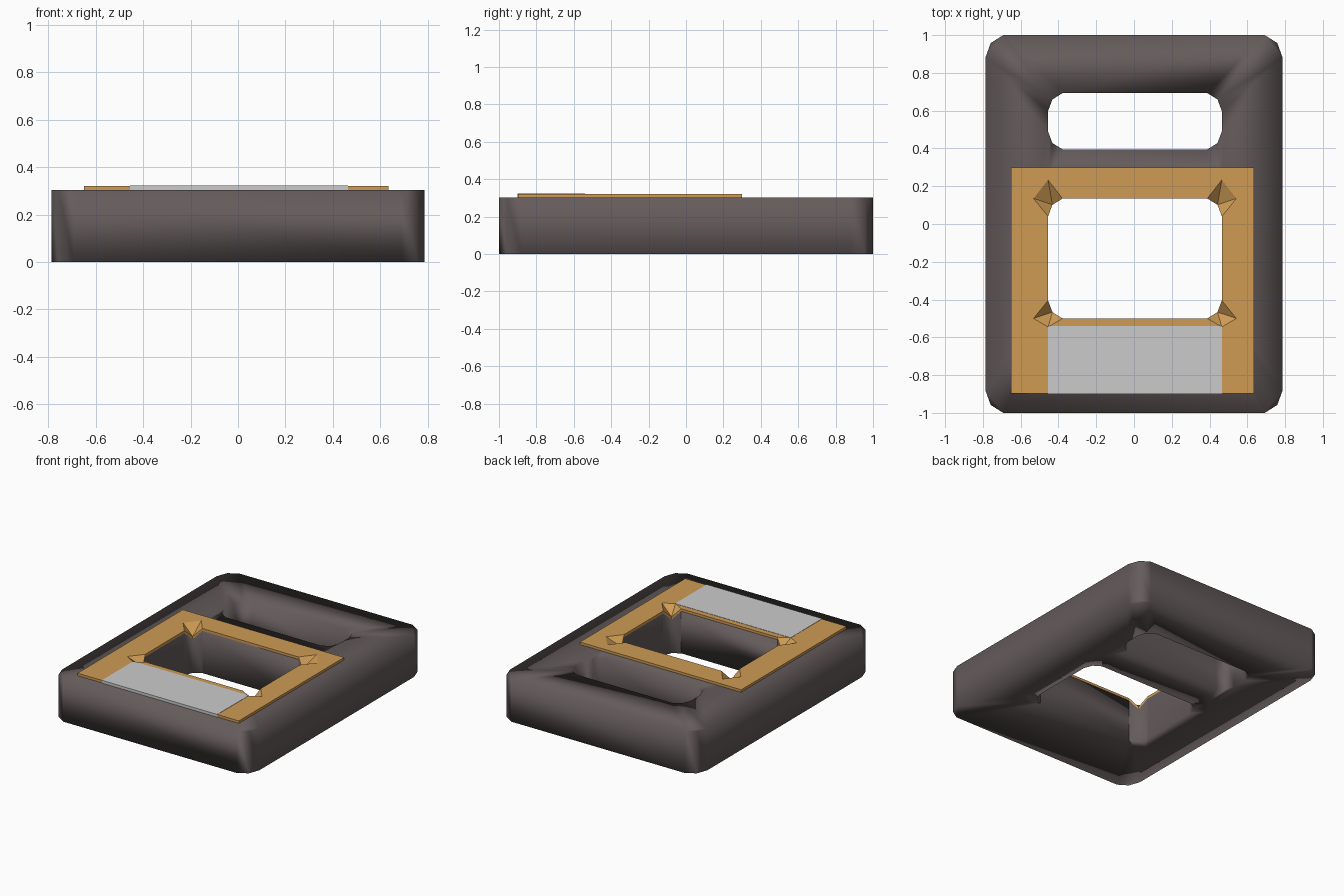
import bpy, bmesh

if "Cube" in bpy.data.objects:
    bpy.data.objects.remove(bpy.data.objects["Cube"])


def material(name, rgb):
    m = bpy.data.materials.new(name)
    m.diffuse_color = (*rgb, 1)
    m.use_nodes = True
    m.node_tree.nodes["Principled BSDF"].inputs["Base Color"].default_value = m.diffuse_color
    return m


def rounded(x0, x1, y0, y1, rx, ry):
    """Rectangle outline with each corner cut by two short facets."""
    pts = []
    for x, y, sx, sy, flip in ((x1, y1, 1, 1, 0), (x0, y1, -1, 1, 1),
                               (x0, y0, -1, -1, 0), (x1, y0, 1, -1, 1)):
        c = [(x, y - sy * ry), (x - sx * rx * .3, y - sy * ry * .35), (x - sx * rx, y)]
        pts += c[::-1] if flip else c
    return pts


def notched(x0, x1, y0, y1, rx, ry, up, down):
    """Opening outline with pointed corner notches, plus the notch centres."""
    pts, mids = [], []
    for x, y, sx, sy, out, flip in ((x1, y1, 1, 1, up, 0), (x0, y1, -1, 1, up, 1),
                                    (x0, y0, -1, -1, down, 0), (x1, y0, 1, -1, down, 1)):
        c = [(x, y - sy * ry), (x + sx * rx, y), (x, y + sy * out), (x - sx * rx, y)]
        pts += c[::-1] if flip else c
        mids.append((x - sx * rx * .3, y - sy * ry * .35))
    return pts, mids


def plate(name, outlines, mids, top, dip, thick, flat_base, mat, smooth):
    """Fill outlines (last one is the notched opening), dip its corners, extrude down."""
    bm = bmesh.new()
    edges = []
    for pts in outlines:
        ring = [bm.verts.new((x, y, top)) for x, y in pts]
        edges += [bm.edges.new((a, b)) for a, b in zip(ring, ring[1:] + ring[:1])]
    bmesh.ops.triangle_fill(bm, use_beauty=True, edges=edges, normal=(0, 0, 1))
    for i, (x, y) in enumerate(mids):
        m = bm.verts.new((x, y, top - dip))
        corner = ring[4 * i:4 * i + 4]
        for a, b in zip(corner, corner[1:]):
            bm.faces.new((m, a, b))
        for a, b in zip(corner, corner[1:]):
            bm.edges.get((a, b)).smooth = False
    ext = bmesh.ops.extrude_face_region(bm, geom=bm.faces[:], use_keep_orig=True)
    for v in ext['geom']:
        if isinstance(v, bmesh.types.BMVert):
            v.co.z = 0 if flat_base else v.co.z - thick
    bmesh.ops.recalc_face_normals(bm, faces=bm.faces[:])
    for f in bm.faces:
        f.smooth = smooth
    me = bpy.data.meshes.new(name)
    bm.to_mesh(me)
    bm.free()
    me.materials.append(mat)
    ob = bpy.data.objects.new(name, me)
    bpy.context.collection.objects.link(ob)
    return ob


brown = material("dark_brown", (.13, .105, .105))
orange = material("orange", (.62, .33, .09))

opening, mids = notched(-.455, .465, -.5, .135, .077, .095, .098, .045)
slot = rounded(-.455, .465, .395, .693, .077, .095)

# Thick body with handle slot and square opening
body = plate("body", [rounded(-.787, .787, -1, 1, .095, .12), slot, opening],
             mids, .303, .06, .303, True, brown, True)
wn = body.modifiers.new("weighted_normals", 'WEIGHTED_NORMAL')
wn.mode = 'FACE_AREA'
wn.keep_sharp = True

# Thin raised frame around the opening
frame = [(-.65, -.897), (.635, -.897), (.635, .3), (-.65, .3)]
plate("frame", [frame, opening], mids, .321, .06, .018, False, orange, False)

# Grey strip on the front side of the frame
bpy.ops.mesh.primitive_cube_add(size=1, location=(.005, -.72, .3125))
strip = bpy.context.object
strip.name = "front_strip"
strip.scale = (.92, .36, .021)
